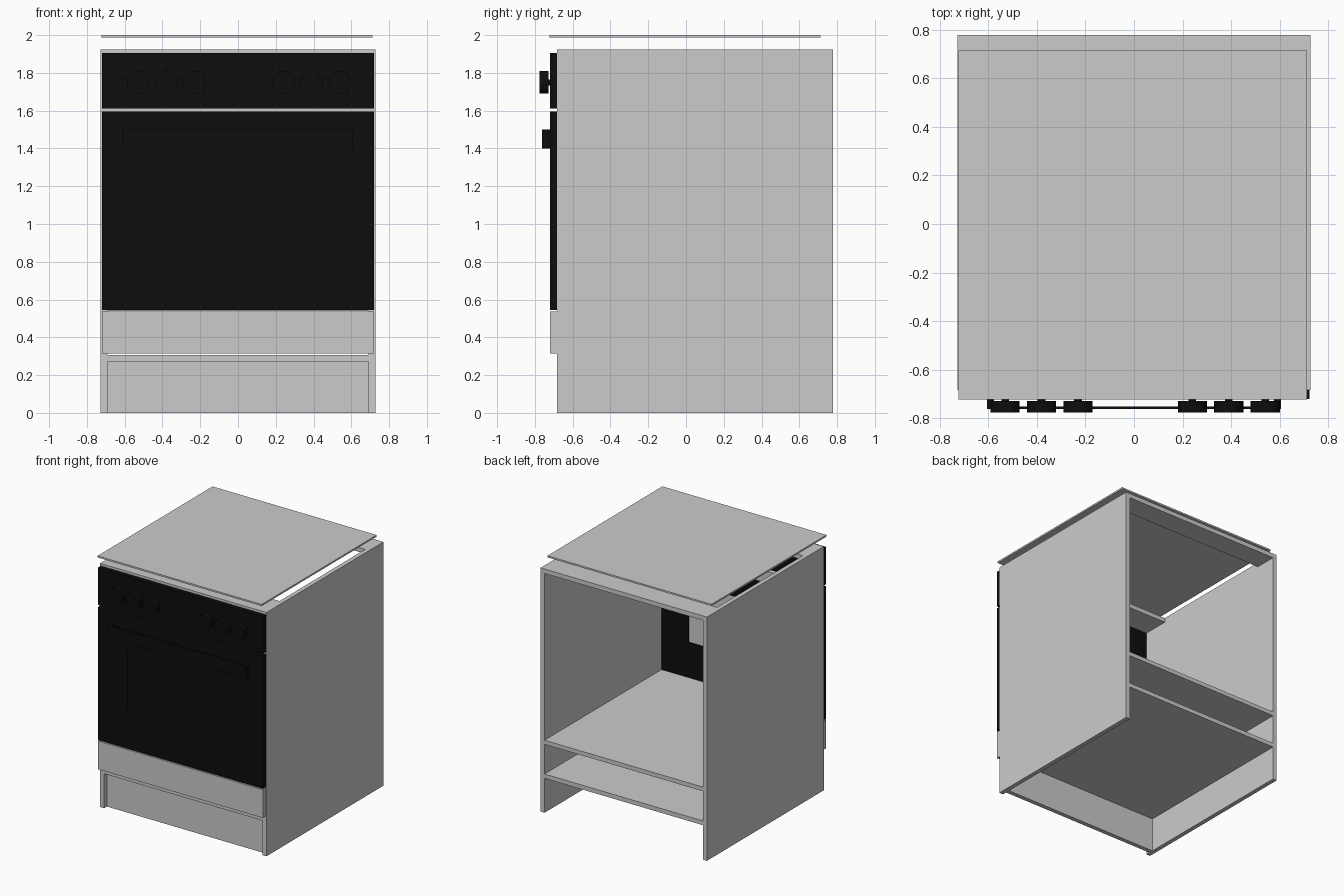
import bpy
from math import radians

if "Cube" in bpy.data.objects:
    bpy.data.objects.remove(bpy.data.objects["Cube"])

black = bpy.data.materials.new("black_enamel")
black.diffuse_color = (0.004, 0.004, 0.004, 1)
black.use_nodes = True
black.node_tree.nodes["Principled BSDF"].inputs["Base Color"].default_value = black.diffuse_color


def finish(ob, name, mat=None):
    ob.name = name
    if mat:
        ob.data.materials.append(mat)
    return ob


def box(name, x, y, z, mat=None):
    """Box from (min, max) ranges on each axis."""
    bpy.ops.mesh.primitive_cube_add(size=1)
    ob = bpy.context.object
    ranges = (x, y, z)
    lo = [r[0] for r in ranges]
    hi = [r[1] for r in ranges]
    for v in ob.data.vertices:
        v.co = [(a + b) / 2 + c * (b - a) for a, b, c in zip(lo, hi, v.co)]
    return finish(ob, name, mat)


def disc(name, x, z, r, y0, y1, mat):
    """Cylinder running along y."""
    bpy.ops.mesh.primitive_cylinder_add(vertices=32, radius=r, depth=y1 - y0,
                                        location=(x, (y0 + y1) / 2, z),
                                        rotation=(radians(90), 0, 0))
    bpy.ops.object.shade_smooth_by_angle()
    return finish(bpy.context.object, name, mat)


FRONT, BACK, INNER, OUTER = -0.683, 0.777, 0.692, 0.727
FACE = -0.72
inside = (-INNER, INNER)
face_x = (-0.721, 0.721)
face_y = (FACE, FRONT)

# Cabinet carcass, open at the back
box("left_side", (-OUTER, -INNER), (FRONT, BACK), (0, 1.925))
box("right_side", (INNER, OUTER), (FRONT, BACK), (0, 1.925))
box("bottom_shelf", inside, (FRONT, BACK), (0.272, 0.306))
box("oven_shelf", inside, (FRONT, BACK), (0.54, 0.573))
box("front_top_rail", inside, (FRONT, -0.47), (1.89, 1.925))
box("back_top_rail", inside, (0.60, BACK), (1.89, 1.925))
box("middle_rail", inside, (FRONT, FRONT + 0.035), (1.52, 1.615))
box("plinth", inside, (-0.648, -0.613), (0, 0.272))

# Floating hob plate and drawer front
box("hob_plate", (-0.722, 0.712), (-0.722, 0.713), (1.987, 2.0))
box("drawer_front", face_x, face_y, (0.315, 0.538))

# Control panel with six knobs
box("control_panel", face_x, face_y, (1.612, 1.906), black)
for i, x in enumerate((-0.53, -0.38, -0.23, 0.24, 0.39, 0.54)):
    disc(f"knob_{i + 1}", x, 1.75, 0.06, -0.775, -0.729, black)
    disc(f"knob_shaft_{i + 1}", x, 1.75, 0.016, -0.729, FACE, black)

# Oven door with a window opening
door = box("oven_door", face_x, face_y, (0.546, 1.595), black)
cutter = box("window_cutter", (-0.46, 0.46), (-0.8, -0.6), (0.85, 1.32))
cutter.hide_render = True
cutter.hide_set(True)
cut = door.modifiers.new("window", 'BOOLEAN')
cut.operation = 'DIFFERENCE'
cut.object = cutter
box("window_glass", (-0.46, 0.46), (-0.717, -0.708), (0.85, 1.32), black)
box("window_inner_pane", (-0.46, 0.46), (-0.70, -0.692), (0.85, 1.32))

# Door handle: flat bar on two end posts
box("handle_bar", (-0.605, 0.605), (-0.762, -0.75), (1.40, 1.50), black)
for side, x in (("left", -0.605), ("right", 0.575)):
    box(f"handle_post_{side}", (x, x + 0.03), (-0.75, FACE), (1.40, 1.50), black)
